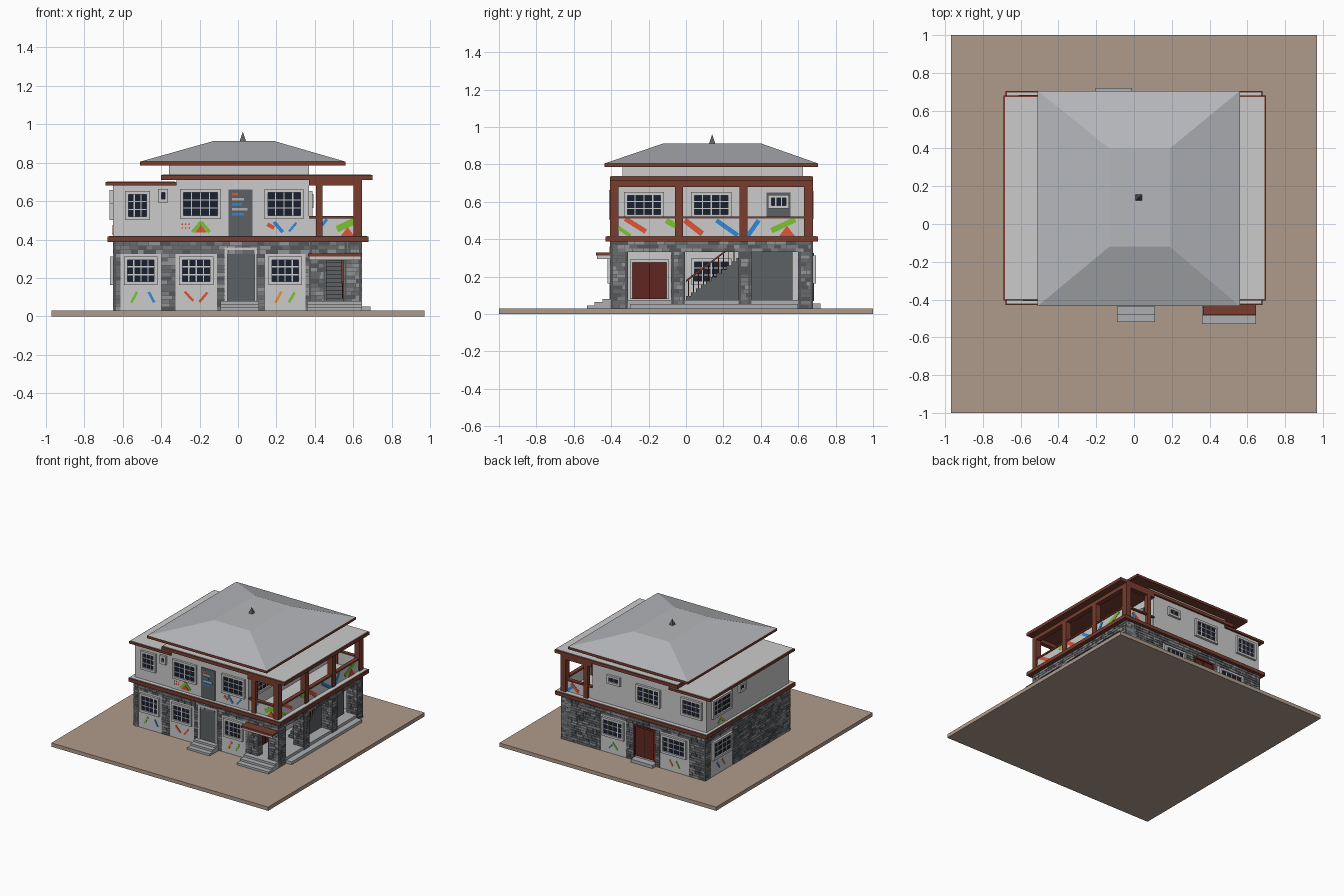
import bpy, bmesh, math, random

if "Cube" in bpy.data.objects:
    bpy.data.objects.remove(bpy.data.objects["Cube"])
random.seed(4)

COL = {"ground": (.43, .33, .26), "brown": (.19, .047, .028), "glass": (.01, .014, .03), "panel": (.11, .12, .125),
       "roof": (.46, .47, .49), "step": (.42, .43, .44), "door": (.12, .02, .015), "black": (.012, .012, .012),
       "s0": (.09, .095, .10), "s1": (.14, .145, .155), "s2": (.20, .205, .215), "s3": (.29, .295, .305),
       "red": (.75, .09, .04), "green": (.2, .55, .03), "blue": (.03, .25, .7), "orange": (.85, .3, .03)}
MATS = {}
for k, c in COL.items():
    MATS[k] = bpy.data.materials.new(k)
    MATS[k].diffuse_color = (*c, 1)
PARTS = {}


def prism(name, mat, face, poly, d0, d1):
    """Extrude a (u, z) polygon outward from a vertical face (axis, sign, plane)."""
    bm = PARTS.setdefault((name, mat), bmesh.new()) if (name, mat) not in PARTS else PARTS[name, mat]
    ax, s, p = face
    rings = []
    for d in (d0, d1):
        w = p + s * d
        rings.append([bm.verts.new((u, w, z) if ax == 'y' else (w, u, z)) for u, z in poly])
    n = len(poly)
    bm.faces.new(rings[0])
    bm.faces.new(rings[1][::-1])
    for i in range(n):
        j = (i + 1) % n
        bm.faces.new((rings[0][i], rings[0][j], rings[1][j], rings[1][i]))


def rect(name, mat, face, u0, u1, z0, z1, d0, d1):
    prism(name, mat, face, [(u0, z0), (u1, z0), (u1, z1), (u0, z1)], d0, d1)


def box(name, mat, x0, x1, y0, y1, z0, z1):
    rect(name, mat, ('y', 1, 0), x0, x1, z0, z1, y0, y1)


def bar(face, u, z, l, w, ang, mat, d=.003):
    c, s = math.cos(math.radians(ang)), math.sin(math.radians(ang))
    prism("painted_shapes", mat, face, [(u + a*l/2*c - b*w/2*s, z + a*l/2*s + b*w/2*c)
          for a, b in ((-1, -1), (1, -1), (1, 1), (-1, 1))], 0, d)


def stone(face, u0, u1, z0, z1, name="stone_wall"):
    rect(name, "s0", face, u0, u1, z0, z1, 0, .011)
    n = max(1, round((z1 - z0) / .02))
    h = (z1 - z0) / n
    for i in range(n):
        u = u0
        while u < u1 - .001:
            e = u + random.uniform(.03, .065)
            if e > u1 - .015:
                e = u1
            rect(name, random.choice(["s0", "s1", "s1", "s2", "s3"]), face, u + .001, e - .001,
                 z0 + i*h + .001, z0 + (i+1)*h - .001, .009, .015)
            u = e


def stone_wall(face, u0, u1, gaps):
    stone(face, u0, u1, .325, .39)
    u = u0
    for a, b in sorted(gaps) + [(u1, u1)]:
        if a - u > .005:
            stone(face, u, a, .03, .325)
        u = b


def stone_block(x0, x1, y0, y1, z0, z1):
    t = .011
    box("stone_columns", "s0", x0+t, x1-t, y0+t, y1-t, z0, z1)
    for f, a, b in ((('y', -1, y0+.015), x0, x1), (('y', 1, y1-.015), x0, x1),
                    (('x', -1, x0+.015), y0, y1), (('x', 1, x1-.015), y0, y1)):
        stone(f, a, b, z0, z1, "stone_columns")


def window(face, u0, u1, z0, z1, nx=4, nz=3, d=0):
    t = .012
    rect("window_glass", "glass", face, u0, u1, z0, z1, d, d + .006)
    for a, b, c, e in ((u0-t, u0+t/2, z0-t, z1+t), (u1-t/2, u1+t, z0-t, z1+t),
                       (u0, u1, z0-t, z0+t/2), (u0, u1, z1-t/2, z1+t)):
        rect("window_frames", None, face, a, b, c, e, d, d + .018)
    for i in range(1, nx):
        u = u0 + (u1-u0)*i/nx
        rect("window_bars", None, face, u-.003, u+.003, z0, z1, d, d + .010)
    for i in range(1, nz):
        z = z0 + (z1-z0)*i/nz
        rect("window_bars", None, face, u0, u1, z-.003, z+.003, d, d + .010)


def door(face, u0, u1, z0, z1, mat, frame):
    rect("doors", mat, face, u0, u1, z0, z1, 0, .010)
    m = (u0 + u1) / 2
    rect("door_seam", "black", face, m-.002, m+.002, z0, z1, 0, .012)
    for a, b, c, e in ((u0-.015, u0, z0, z1+.015), (u1, u1+.015, z0, z1+.015), (u0, u1, z1, z1+.015)):
        rect("door_frames", frame, face, a, b, c, e, 0, .02)


F, B = ('y', -1, -.39), ('y', 1, .665)
L, R = ('x', -1, -.635), ('x', 1, .37)
LU = ('x', -1, -.65)

# ground plate, core volumes
box("ground_plate", "ground", -.97, .97, -1, 1, 0, .03)
box("ground_floor_core", None, -.635, .37, -.39, .665, .03, .39)
box("upper_left_block", None, -.65, -.32, -.39, .665, .41, .685)
box("upper_main_block", None, -.32, .37, -.395, .665, .41, .715)
box("attic_wall", None, -.36, .37, -.34, .625, .73, .79)

# floor band and flat roofs: brown edge with pale top
for n, x0, x1, y0, y1, z0, z1 in (("floor_band", -.68, .68, -.43, .705, .387, .415),
                                  ("left_flat_roof", -.69, -.32, -.405, .68, .682, .70),
                                  ("main_flat_roof", -.40, .70, -.405, .68, .71, .735),
                                  ("eave_band", -.51, .56, -.435, .705, .785, .805)):
    box(n, "brown", x0, x1, y0, y1, z0, z1)
    if n != "eave_band":
        box(n + "_top", None, x0+.008, x1-.008, y0+.008, y1-.008, z1-.005, z1+.003)

# hip roof and finial
bm = PARTS["hip_roof", "roof"] = bmesh.new()
lo = [bm.verts.new(v) for v in ((-.51, -.435, .805), (.56, -.435, .805), (.56, .705, .805), (-.51, .705, .805))]
hi = [bm.verts.new(v) for v in ((-.13, -.12, .912), (.19, -.12, .912), (.19, .40, .912), (-.13, .40, .912))]
bm.faces.new(lo)
bm.faces.new(hi)
for i in range(4):
    j = (i + 1) % 4
    bm.faces.new((lo[i], lo[j], hi[j], hi[i]))
bpy.ops.mesh.primitive_cone_add(vertices=4, radius1=.024, depth=.05, location=(.025, .14, .935), rotation=(0, 0, math.pi/4))
bpy.context.object.name = "finial"
bpy.context.object.data.materials.append(MATS["panel"])

# stone facing with plain panels left for windows and doors
fp = [(-.61, -.40), (-.325, -.11), (.14, .35)]
bp = [(-.50, -.24), (.06, .29)]
stone_wall(F, -.65, .37, fp + [(-.07, .10)])
stone_wall(B, -.65, .645, bp + [(-.20, -.01)])
stone_wall(L, -.405, .68, [(.33, .61)])
box("porch_back_wall", None, .37, .63, .64, .665, .03, .39)
for face, ps in ((F, fp), (B, bp), (L, [(.33, .61)])):
    for a, b in ps:
        rect("window_panels", None, face, a, b, .03, .325, 0, .012)
        window(face, a + .03, b - .03, .175, .30, d=.012)
rect("entrance_surround", "panel", F, -.07, .10, .03, .36, 0, .012)
door(F, -.055, .085, .08, .345, "black", None)
door(B, -.19, -.02, .07, .31, "door", "door")
door(R, -.285, -.105, .08, .275, "door", None)
window(R, .04, .23, .17, .285)

# upper windows
window(F, -.575, -.47, .515, .64, 3, 3)
window(F, -.405, -.375, .605, .65, 1, 1)
window(F, -.29, -.10, .52, .65, d=.005)
window(F, .15, .33, .52, .65, d=.005)
window(R, -.32, -.13, .525, .64)
window(R, .04, .23, .525, .64)
rect("grey_panel", "panel", R, .43, .56, .52, .65, 0, .005)
window(R, .45, .54, .575, .625, 3, 1, .005)
window(B, .13, .22, .60, .645, 2, 1)
window(B, -.23, -.04, .52, .64)
window(B, -.60, -.44, .52, .64)
window(LU, .37, .59, .515, .64)
window(LU, .19, .25, .60, .645, 1, 1)
rect("grey_panel", "panel", F, -.05, .075, .415, .66, 0, .01)

# porch: plinth, stone columns and beams, canopy
box("porch_plinth", "step", .37, .64, -.39, .66, .03, .075)
box("porch_step", "step", .64, .69, -.30, .60, .03, .053)
for y0, y1 in ((-.405, -.31), (-.08, -.005), (.28, .35), (.60, .68)):
    stone_block(.55, .645, y0, y1, .03, .335)
stone_block(.365, .46, -.405, -.34, .03, .335)
stone_block(.57, .645, -.405, .68, .33, .39)
stone_block(.37, .57, -.405, -.34, .29, .39)
box("canopy", None, .37, .64, -.475, -.40, .295, .312)
box("canopy_edge", "brown", .365, .645, -.482, -.40, .312, .328)

# entrance steps
for i in range(3):
    z = .03 + .0165 * (i + 1)
    box("entrance_steps", "step", -.09, .11, -.52 + .04*i, -.39, .03, z)
    box("porch_steps", "step", .36, .645, -.53 + .042*i, -.39, .03, z)
box("back_step", "step", -.205, -.01, .66, .72, .03, .055)

# side stair with handrail
for i in range(16):
    y = .0 + i * .027
    z = min(.388, .095 + i * .0205)
    box("porch_stair", "panel", .45, .55, y, .57, .07, z)
    if i < 11:
        box("stair_balusters", "brown", .542, .547, y+.01, y+.015, z, z+.085)
prism("stair_handrail", "brown", ('x', 1, .538), [(0, .17), (.29, .39), (.29, .40), (0, .182)], 0, .012)

# balcony columns, beams and parapet
BR, BF, BB = ('x', 1, .635), ('y', -1, -.39), ('y', 1, .66)
for y0, y1 in ((-.405, -.36), (-.06, -.015), (.285, .33), (.63, .68)):
    box("balcony_columns", "brown", .60, .645, y0, y1, .41, .715)
for y0, y1 in ((-.405, -.37), (.645, .68)):
    box("balcony_columns", "brown", .405, .44, y0, y1, .41, .715)
    box("balcony_beams", "brown", .37, .645, y0, y1, .68, .715)
    box("balcony_rail", "brown", .37, .64, y0+.003, y1-.003, .51, .522)
box("balcony_beams", "brown", .605, .645, -.405, .68, .68, .715)
box("balcony_rail", "brown", .61, .643, -.39, .67, .51, .522)
box("balcony_parapet", None, .62, .635, -.39, .66, .41, .512)
box("balcony_parapet", None, .37, .63, -.39, -.378, .41, .512)
box("balcony_parapet", None, .37, .63, .648, .66, .41, .512)

# painted shapes: (face, u, z, length, width, angle, colour)
G, GB, GL = ('y', -1, -.402), ('y', 1, .677), ('x', -1, -.647)
U = ('y', -1, -.395)
for a in ((G, -.54, .10, .065, .013, 62, "green"), (G, -.45, .10, .06, .013, -62, "blue"),
          (G, -.255, .105, .065, .013, -48, "red"), (G, -.18, .10, .065, .013, 50, "red"),
          (G, .21, .10, .065, .014, 62, "orange"), (G, .28, .10, .06, .014, 60, "green"),
          (U, -.215, .465, .07, .018, 50, "green"), (U, -.17, .465, .07, .018, -50, "green"),
          (U, .21, .465, .07, .018, -50, "blue"), (U, .285, .465, .06, .012, 50, "blue"), (U, .17, .47, .04, .02, -30, "red"),
          (BR, -.33, .44, .08, .02, -35, "green"), (BR, -.27, .475, .13, .026, -32, "red"),
          (BR, -.08, .485, .06, .03, -30, "green"), (BR, .04, .465, .12, .03, -38, "red"),
          (BR, .22, .46, .14, .024, -35, "blue"), (BR, .36, .46, .10, .024, 55, "blue"),
          (BR, .52, .475, .14, .03, 25, "green"), (BF, .56, .475, .10, .035, 25, "green"),
          (BF, .45, .49, .04, .015, 50, "blue"), (BB, .53, .46, .09, .025, 40, "red"), (BB, .57, .45, .07, .02, -40, "blue"),
          (GB, .16, .095, .07, .013, 50, "green"), (GB, .20, .085, .04, .013, -50, "blue"),
          (GB, -.34, .095, .06, .013, 60, "orange"), (GB, -.40, .095, .06, .013, 60, "green"),
          (GL, .44, .10, .07, .014, 55, "orange"), (GL, .51, .10, .06, .014, 55, "blue"),
          (LU, .46, .45, .06, .02, 40, "orange"), (LU, .50, .45, .05, .02, -40, "green")):
    bar(*a)
for face, u, z, r in ((U, -.193, .455, .032), (BF, .57, .44, .035), (BR, .54, .44, .045)):
    prism("painted_shapes", "red", face, [(u-r, z-r*.6), (u+r, z-r*.6), (u, z+r*.7)], 0, .005)
for i in range(6):
    bar(U, -.29 + .018*(i % 3), .46 + .02*(i // 3), .008, .008, 45, "red")
for i, (l, m) in enumerate(((.03, "red"), (.06, "step"), (.05, "blue"), (.08, "step"), (.06, "blue"))):
    bar(U, -.03 + l/2, .635 - i*.026, l, .014, 0, m, .008)

# turn every collected part into an object
for (name, mat), bm in PARTS.items():
    bmesh.ops.recalc_face_normals(bm, faces=bm.faces[:])
    me = bpy.data.meshes.new(name)
    bm.to_mesh(me)
    bm.free()
    if mat:
        me.materials.append(MATS[mat])
    bpy.context.collection.objects.link(bpy.data.objects.new(name, me))

for m in bpy.data.materials:
    if m.users and not m.is_grease_pencil:
        m.use_nodes = True
        m.node_tree.nodes["Principled BSDF"].inputs["Base Color"].default_value = m.diffuse_color
